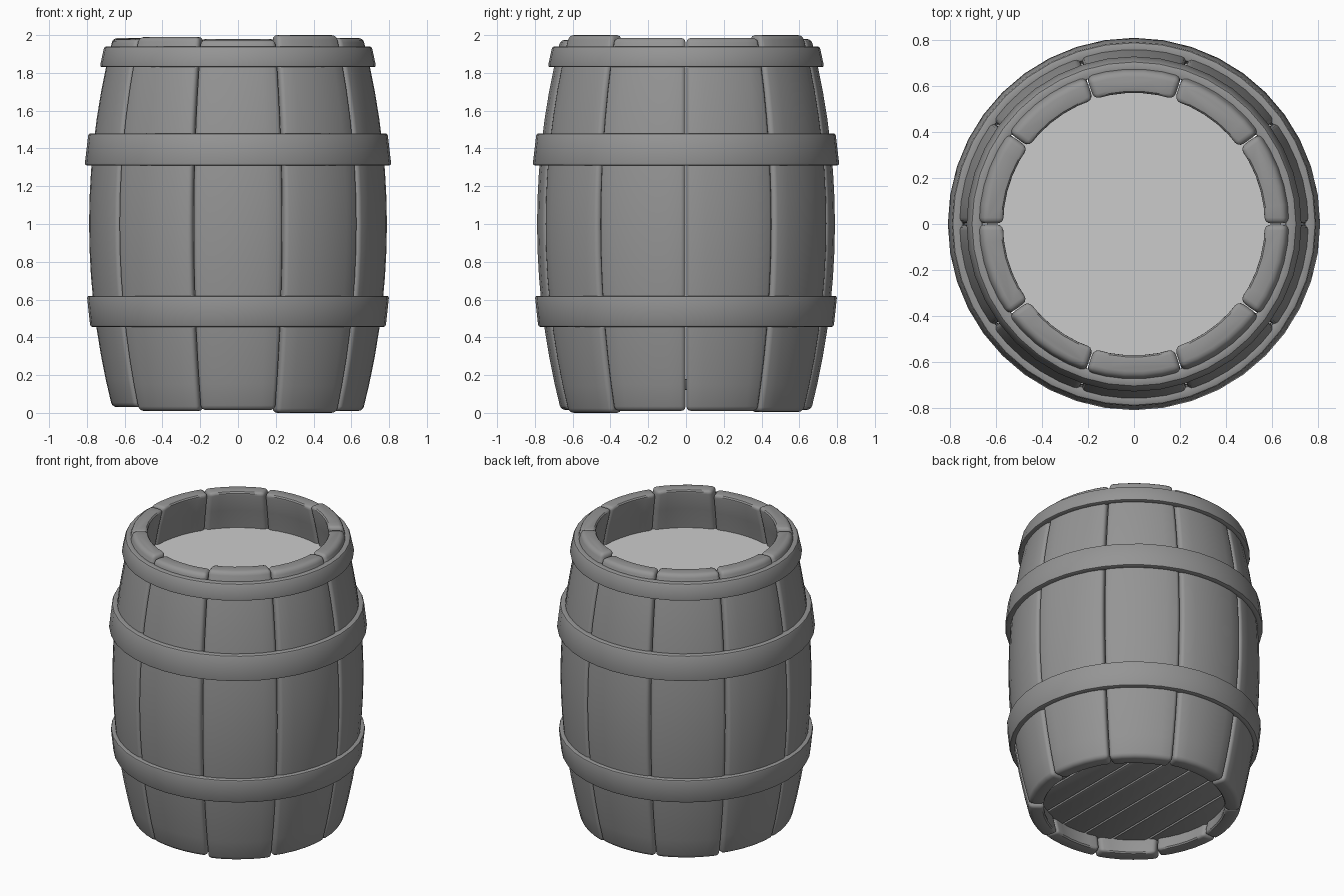
import bpy, bmesh
from math import sin, cos, pi, radians, sqrt, asin

if "Cube" in bpy.data.objects:
    bpy.data.objects.remove(bpy.data.objects["Cube"])


def material(name, v):
    m = bpy.data.materials.new(name)
    m.diffuse_color = (v, v, v, 1)
    m.use_nodes = True
    m.node_tree.nodes["Principled BSDF"].inputs["Base Color"].default_value = m.diffuse_color
    return m


DARK, LIGHT = material("dark_grey", 0.3), material("light_grey", 0.8)


def finish(bm, name, mat, bevel=0.0, segments=3):
    """Round the sharp edges, then make a smooth shaded object."""
    bmesh.ops.recalc_face_normals(bm, faces=bm.faces)
    if bevel:
        sharp = [e for e in bm.edges if len(e.link_faces) == 2
                 and e.calc_face_angle() > radians(40)]
        bmesh.ops.bevel(bm, geom=sharp, offset=bevel, segments=segments,
                        profile=0.5, affect='EDGES', clamp_overlap=True)
    me = bpy.data.meshes.new(name)
    bm.to_mesh(me)
    bm.free()
    ob = bpy.data.objects.new(name, me)
    bpy.context.collection.objects.link(ob)
    me.materials.append(mat)
    bpy.ops.object.select_all(action='DESELECT')
    ob.select_set(True)
    bpy.context.view_layer.objects.active = ob
    bpy.ops.object.shade_smooth_by_angle(angle=radians(35))
    return ob


def loft(sections, closed=False):
    """Bridge a row of equal sections; cap the ends unless closed."""
    bm = bmesh.new()
    rings = [[bm.verts.new(p) for p in s] for s in sections]
    n = len(rings[0])
    pairs = list(zip(rings, rings[1:]))
    if closed:
        pairs.append((rings[-1], rings[0]))
    for a, b in pairs:
        for i in range(n):
            j = (i + 1) % n
            bm.faces.new((a[i], a[j], b[j], b[i]))
    if not closed:
        bm.faces.new(rings[0])
        bm.faces.new(rings[-1])
    return bm


def polar(r, a, z):
    return (r * cos(a), r * sin(a), z)


def radius(z):
    """Bulging outer radius of the barrel."""
    return 0.79 - 0.13 * (z - 1) ** 2


# Ten bulging staves with uneven ends
tops = [1.985, 2.0, 1.98, 1.985, 1.985, 1.98, 1.99, 1.975, 2.0, 1.985]
bottoms = [0.01, 0.005, 0.015, 0.015, 0.03, 0.03, 0.01, 0.015, 0.0, 0.01]
for k, (z0, z1) in enumerate(zip(bottoms, tops)):
    gap = 0.004
    angles = [radians(36 * k) + gap + (radians(36) - 2 * gap) * i / 5 for i in range(6)]
    sections = []
    for s in range(15):
        z = z0 + (z1 - z0) * s / 14
        r = radius(z)
        sections.append([polar(r, a, z) for a in angles]
                        + [polar(r - 0.1, a, z) for a in reversed(angles)])
    finish(loft(sections), f"stave_{k + 1}", DARK, 0.025)

# Three hoops: bottom z, bottom radius, top z, top radius
hoops = {"lower_hoop": (0.455, 0.782, 0.62, 0.80),
         "middle_hoop": (1.31, 0.812, 1.48, 0.792),
         "upper_hoop": (1.83, 0.732, 1.94, 0.708)}
for name, (z0, r0, z1, r1) in hoops.items():
    t = 0.05
    profile = [(r0, z0), (r1, z1), (r1 - t, z1), (r0 - t, z0)]
    sections = [[polar(r, 2 * pi * i / 40, z) for r, z in profile] for i in range(40)]
    finish(loft(sections, closed=True), name, DARK, 0.012, 2)

# Flat light surface filling the barrel below the rim
bm = bmesh.new()
bmesh.ops.create_circle(bm, cap_ends=True, radius=0.64, segments=40)
bmesh.ops.translate(bm, verts=bm.verts, vec=(0, 0, 1.71))
for f in bm.faces:
    f.normal_update()
    if f.normal.z < 0:
        f.normal_flip()
me_top = finish(bm, "fill_surface", LIGHT)
if me_top.data.polygons[0].normal.z < 0:
    me_top.data.flip_normals()

# Recessed bottom made of planks running front to back, cut to a circle
R, COUNT = 0.62, 7
width = 2 * R / COUNT
for k in range(COUNT):
    x0 = -R + k * width + 0.004
    x1 = x0 + width - 0.008
    a0, a1 = asin(x0 / R), asin(x1 / R)
    arc = [(R * sin(a0 + (a1 - a0) * i / 6), R * cos(a0 + (a1 - a0) * i / 6)) for i in range(7)]
    outline = arc + [(x, -y) for x, y in reversed(arc)]
    sections = [[(x, y, z) for x, y in outline] for z in (0.12, 0.18)]
    finish(loft(sections), f"bottom_plank_{k + 1}", DARK, 0.01, 2)
